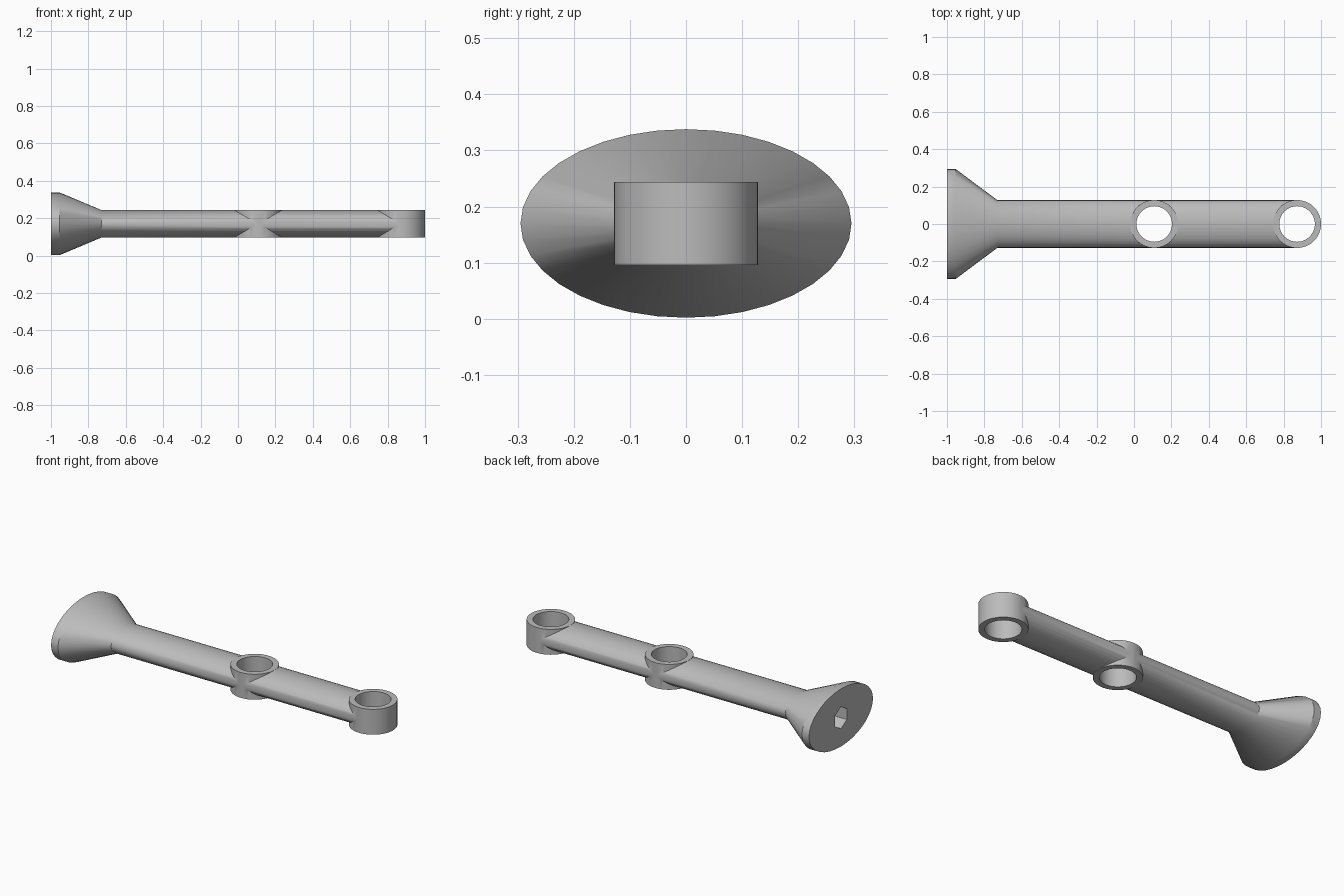
import bpy, bmesh, math

cube = bpy.data.objects.get("Cube")
if cube:
    bpy.data.objects.remove(cube, do_unlink=True)

MID_Z = 0.17
HALF_H = 0.074
RING_X = (0.108, 0.872)
RING_R, HOLE_R = 0.128, 0.095

grey = bpy.data.materials.new("plain grey")
grey.use_nodes = True
colour = (0.5, 0.5, 0.5, 1)
grey.diffuse_color = colour
grey.node_tree.nodes["Principled BSDF"].inputs["Base Color"].default_value = colour


def loft(name, sections, sides, start=0.0):
    """Closed solid along x through elliptical sections (x, y radius, z radius)."""
    bm = bmesh.new()
    rings = []
    for x, ry, rz in sections:
        angles = [start + math.tau * i / sides for i in range(sides)]
        rings.append([bm.verts.new((x, ry * math.cos(a), MID_Z + rz * math.sin(a)))
                      for a in angles])
    for a, b in zip(rings, rings[1:]):
        for i in range(sides):
            j = (i + 1) % sides
            bm.faces.new((a[i], a[j], b[j], b[i]))
    bm.faces.new(rings[0])
    bm.faces.new(rings[-1])
    bmesh.ops.recalc_face_normals(bm, faces=bm.faces)
    mesh = bpy.data.meshes.new(name)
    bm.to_mesh(mesh)
    bm.free()
    mesh.materials.append(grey)
    obj = bpy.data.objects.new(name, mesh)
    bpy.context.collection.objects.link(obj)
    return obj


def upright_cylinder(name, x, radius, height):
    bpy.ops.mesh.primitive_cylinder_add(vertices=64, radius=radius, depth=height,
                                        location=(x, 0, MID_Z))
    obj = bpy.context.object
    obj.name = name
    obj.data.materials.append(grey)
    return obj


def combine(target, tool, operation):
    """Apply a boolean and drop the tool object."""
    mod = target.modifiers.new(operation.lower(), 'BOOLEAN')
    mod.operation = operation
    mod.solver = 'EXACT'
    mod.object = tool
    bpy.context.view_layer.objects.active = target
    bpy.ops.object.modifier_apply(modifier=mod.name)
    bpy.data.objects.remove(tool, do_unlink=True)


# Flared oval foot running into the oval rod
rod = loft("rod_with_flared_foot", [
    (-1.0, 0.295, 0.168),
    (-0.955, 0.295, 0.168),
    (-0.73, 0.127, 0.0735),
    (RING_X[1], 0.127, 0.0735)], 72 // 2)

# Hexagonal socket in the foot
socket = loft("socket_cutter", [(-1.1, 0.063, 0.063), (-0.8, 0.063, 0.063)], 6, math.pi / 2)
combine(rod, socket, 'DIFFERENCE')

# Two upright eyelets, bored right through the rod
for x in RING_X:
    combine(rod, upright_cylinder("eyelet", x, RING_R, 2 * HALF_H), 'UNION')
for x in RING_X:
    combine(rod, upright_cylinder("bore_cutter", x, HOLE_R, 1), 'DIFFERENCE')

bpy.ops.object.select_all(action='DESELECT')
rod.select_set(True)
bpy.context.view_layer.objects.active = rod
bpy.ops.object.shade_smooth_by_angle(angle=math.radians(30))
